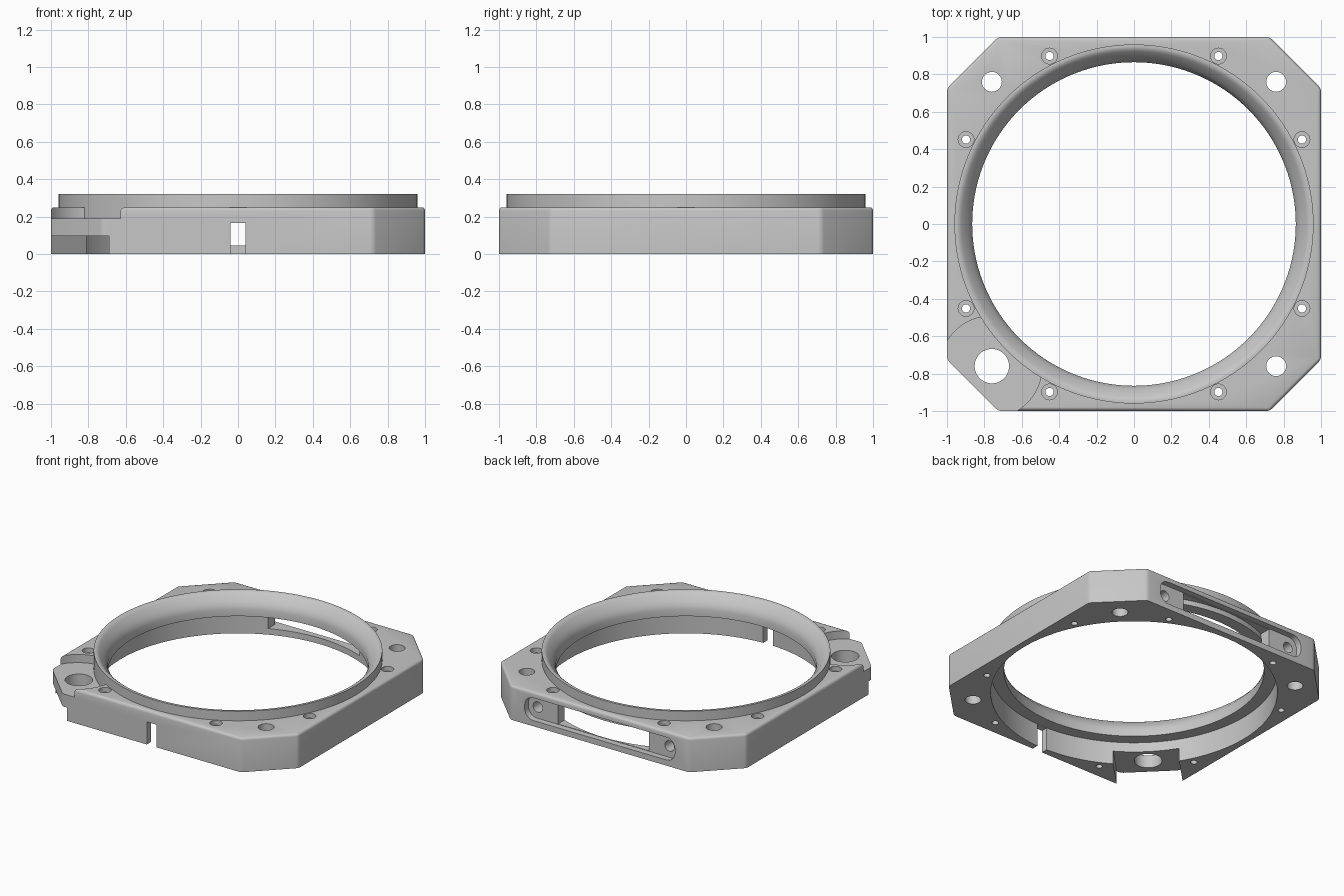
import bpy, bmesh, math
from mathutils import Matrix, Vector

cube = bpy.data.objects.get("Cube")
if cube:
    bpy.data.objects.remove(cube, do_unlink=True)

metal = bpy.data.materials.new("plain_grey")
metal.use_nodes = True
GREY = (0.57, 0.57, 0.57, 1)
metal.diffuse_color = GREY
metal.node_tree.nodes["Principled BSDF"].inputs["Base Color"].default_value = GREY


def finish(bm, name):
    bmesh.ops.recalc_face_normals(bm, faces=bm.faces)
    mesh = bpy.data.meshes.new(name)
    bm.to_mesh(mesh)
    bm.free()
    ob = bpy.data.objects.new(name, mesh)
    bpy.context.collection.objects.link(ob)
    mesh.materials.append(metal)
    return ob


def prism(name, points, z0, z1, bevel=0):
    """Closed prism from an outline; optionally round its sides and top rim."""
    bm = bmesh.new()
    low, high = [[bm.verts.new((x, y, z)) for x, y in points] for z in (z0, z1)]
    bm.faces.new(low)
    bm.faces.new(high)
    for i in range(len(points)):
        bm.faces.new((low[i - 1], low[i], high[i], high[i - 1]))
    if bevel:
        edges = [e for e in bm.edges if max(v.co.z for v in e.verts) > z1 - 1e-4]
        bmesh.ops.bevel(bm, geom=edges, offset=bevel, segments=3,
                        profile=0.5, affect='EDGES')
    return finish(bm, name)


def circle(r, n, cx=0, cy=0):
    return [(cx + r * math.cos(2 * math.pi * i / n),
             cy + r * math.sin(2 * math.pi * i / n)) for i in range(n)]


def cylinder(name, r, z0, z1, cx=0, cy=0, n=32):
    return prism(name, circle(r, n, cx, cy), z0, z1)


def box(name, x0, x1, y0, y1, z0, z1):
    return prism(name, [(x0, y0), (x1, y0), (x1, y1), (x0, y1)], z0, z1)


def rounded(w, h, r, n=6):
    """Rounded rectangle outline with half sizes w and h."""
    pts = []
    for k, (sx, sy) in enumerate([(1, 1), (-1, 1), (-1, -1), (1, -1)]):
        for i in range(n + 1):
            a = math.pi / 2 * (k + i / n)
            pts.append((sx * (w - r) + r * math.cos(a), sy * (h - r) + r * math.sin(a)))
    return pts


def lathe(name, profile, n=160):
    """Closed solid of revolution from a (radius, height) profile."""
    bm = bmesh.new()
    rings = [[bm.verts.new((x, y, z)) for x, y in circle(r, n)] for r, z in profile]
    for a, b in zip(rings, rings[1:]):
        for i in range(n):
            j = (i + 1) % n
            bm.faces.new((a[i], a[j], b[j], b[i]))
    bm.faces.new(rings[0])
    bm.faces.new(rings[-1])
    return finish(bm, name)


def combine(target, tool, operation='DIFFERENCE'):
    mod = target.modifiers.new("boolean", 'BOOLEAN')
    mod.operation, mod.solver, mod.object = operation, 'MANIFOLD', tool
    bpy.context.view_layer.update()
    dg = bpy.context.evaluated_depsgraph_get()
    mesh = bpy.data.meshes.new_from_object(target.evaluated_get(dg))
    target.modifiers.clear()
    target.data = mesh
    bpy.data.objects.remove(tool, do_unlink=True)


def on_back(ob, x, y, z):
    """Turn a vertical prism so that it points along +y."""
    ob.data.transform(Matrix.Translation(Vector((x, y, z))) @ Matrix.Rotation(-math.pi / 2, 4, 'X'))
    return ob


# Square plate with clipped corners and softened rim
C = 0.725
outline = [(1, -C), (1, C), (C, 1), (-C, 1), (-1, C), (-1, -C), (-C, -1), (C, -1)]
frame = prism("mounting_frame", outline, 0, 0.25, bevel=0.018)

# Underside notch across the clipped corner
notch = box("corner_notch", -1.4, -0.85, -0.22, 0.22, -0.1, 0.097)
notch.data.transform(Matrix.Rotation(math.pi / 4, 4, 'Z'))
combine(frame, notch)

# Round pocket around the large corner hole
combine(frame, cylinder("pocket", 0.272, 0.19, 0.4, -0.765, -0.765, 96))

# Raised collar and stepped bore with a softly flared mouth
combine(frame, cylinder("collar", 0.96, 0.15, 0.32, n=160), 'UNION')
combine(frame, lathe("bore", [(0.953, -0.1), (0.953, 0.167), (0.865, 0.167), (0.865, 0.215),
                              (0.872, 0.24), (0.886, 0.265), (0.922, 0.307),
                              (0.934, 0.316), (0.948, 0.321), (0.948, 0.4)]))

# Corner holes, one larger than the rest
for sx in (-1, 1):
    for sy in (-1, 1):
        r = 0.092 if sx + sy == -2 else 0.053
        combine(frame, cylinder("corner_hole", r, -0.1, 0.5, 0.76 * sx, 0.76 * sy, 48))

# Counterbored screw holes around the collar
for k in range(8):
    a = math.radians(26.7 if k % 2 == 0 else 63.3) + math.pi / 2 * (k // 2)
    x, y = 1.005 * math.cos(a), 1.005 * math.sin(a)
    combine(frame, cylinder("screw_hole", 0.022, -0.1, 0.4, x, y, 24))
    combine(frame, cylinder("counterbore", 0.042, 0.215, 0.3, x, y, 32))

# Slot in the front wall
combine(frame, box("front_slot", -0.04, 0.04, -1.1, -0.9, -0.1, 0.166))

# Recessed window in the back wall, curved inside to follow the collar
combine(frame, on_back(prism("window_recess", rounded(0.61, 0.083, 0.07), 0, 0.2), 0, 0.955, 0.125))
window = box("window", -0.37, 0.37, 0.8, 1.1, 0.045, 0.204)
combine(window, cylinder("collar_clearance", 0.95, -0.1, 0.4, n=160))
combine(frame, window)

# Screw hole at each end of the window
for x in (-0.535, 0.535):
    combine(frame, on_back(cylinder("window_screw", 0.038, 0, 0.2, n=32), x, 0.87, 0.125))

# Smooth curved walls, crisp edges
bpy.ops.object.select_all(action='DESELECT')
frame.select_set(True)
bpy.context.view_layer.objects.active = frame
bpy.ops.object.shade_smooth_by_angle(angle=math.radians(30))
